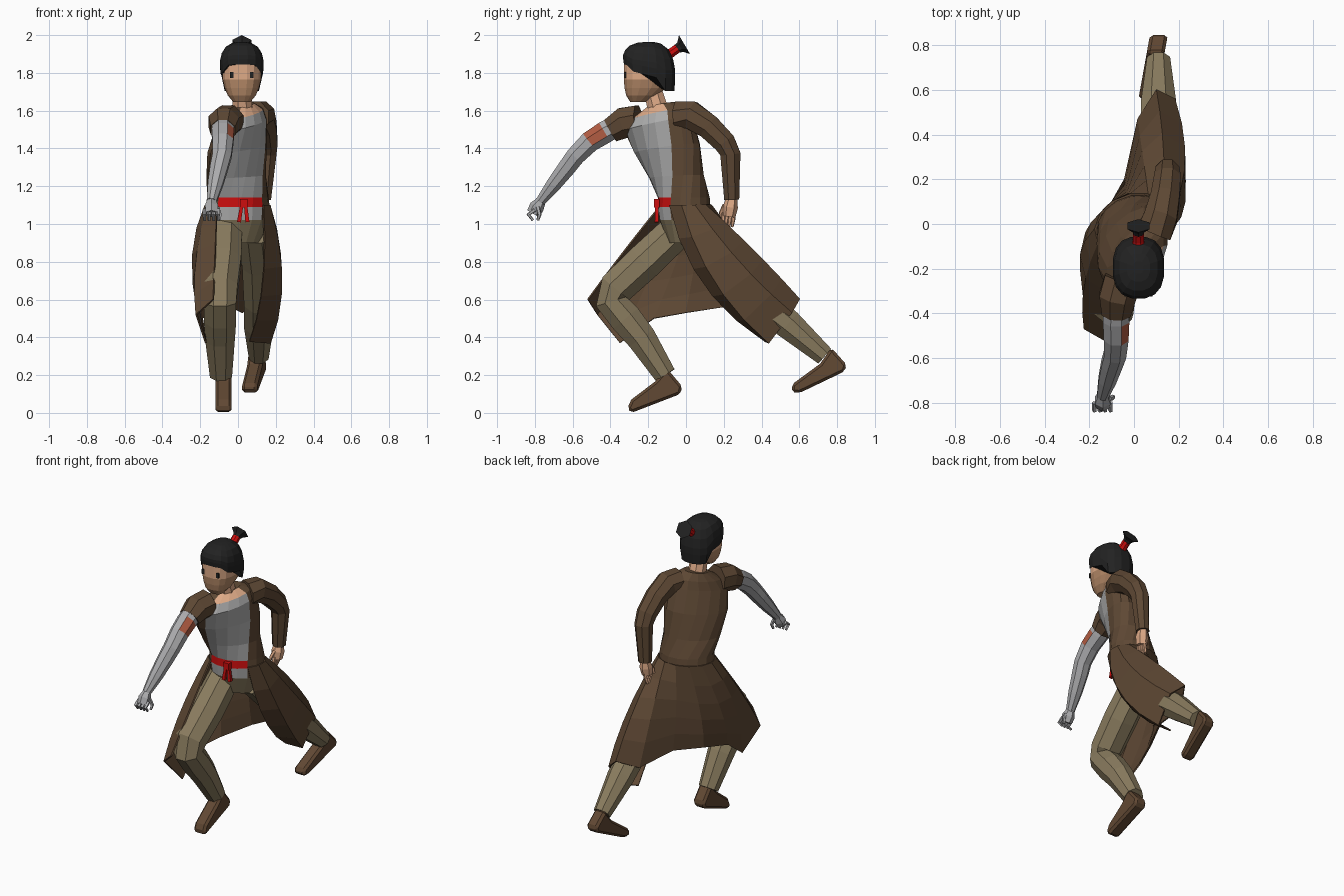
import bpy, bmesh, math
from mathutils import Vector as V

if "Cube" in bpy.data.objects:
    bpy.data.objects.remove(bpy.data.objects["Cube"])


def mat(name, rgb):
    m = bpy.data.materials.new(name)
    lin = [(c / 255 / 12.92) if c < 10 else ((c / 255 + 0.055) / 1.055) ** 2.4 for c in rgb]
    m.diffuse_color = (*lin, 1)
    m.use_nodes = True
    m.node_tree.nodes["Principled BSDF"].inputs["Base Color"].default_value = m.diffuse_color
    return m


SKIN = mat("skin", (222, 170, 135))
STUBBLE = mat("stubble skin", (182, 138, 104))
BLACK = mat("black hair", (34, 34, 34))
RED = mat("red cloth", (205, 14, 14))
COAT = mat("brown coat", (94, 72, 52))
METAL = mat("grey metal", (172, 172, 174))
SHIRT = mat("grey shirt", (176, 176, 176))
KHAKI = mat("khaki trousers", (138, 124, 95))
SHOE = mat("brown shoe", (97, 72, 51))
PATCH = mat("rust patch", (178, 92, 66))


def finish(name, bm, mats):
    bmesh.ops.recalc_face_normals(bm, faces=bm.faces)
    me = bpy.data.meshes.new(name)
    bm.to_mesh(me)
    bm.free()
    for m in mats:
        me.materials.append(m)
    ob = bpy.data.objects.new(name, me)
    bpy.context.collection.objects.link(ob)
    return ob


def loft(name, rings, mats, rule=None, closed=True):
    """Skin rows of points; rule(segment, side) picks the material."""
    bm = bmesh.new()
    rows = [[bm.verts.new(p) for p in r] for r in rings]
    n = len(rows[0])
    for s in range(len(rows) - 1):
        for i in range(n if closed else n - 1):
            j = (i + 1) % n
            f = bm.faces.new((rows[s][i], rows[s][j], rows[s + 1][j], rows[s + 1][i]))
            f.material_index = rule(s, i) if rule else 0
    if closed:
        bm.faces.new(rows[0]).material_index = rule(0, n // 2) if rule else 0
        bm.faces.new(rows[-1])
    return finish(name, bm, mats)


def tube(name, pts, mats, n=8, rule=None):
    """Limb through (x, y, z, radius) points."""
    P = [V(p[:3]) for p in pts]
    rings = []
    for k, p in enumerate(P):
        t = (P[min(k + 1, len(P) - 1)] - P[max(k - 1, 0)]).normalized()
        a = (V((1, 0, 0)) - t * t.x).normalized()
        b = t.cross(a)
        rings.append([p + pts[k][3] * (a * math.cos(w) + b * math.sin(w))
                      for w in [(i + .5) * math.tau / n for i in range(n)]])
    return loft(name, rings, mats, rule)


def shoe(name, outline, x, w, slant=0):
    """Side outline in y, z given a width along x; slant shifts the toe sideways."""
    bm = bmesh.new()
    heel = max(y for y, z in outline)
    f = bm.faces.new([bm.verts.new((x - w / 2 + slant * (y - heel), y, z)) for y, z in outline])
    r = bmesh.ops.extrude_face_region(bm, geom=[f])
    bmesh.ops.translate(bm, vec=(w, 0, 0), verts=[v for v in r["geom"] if isinstance(v, bmesh.types.BMVert)])
    b = finish(name, bm, [SHOE]).modifiers.new("bevel", "BEVEL")
    b.width, b.segments = 0.014, 1


def box(name, c, s, m):
    bm = bmesh.new()
    bmesh.ops.create_cube(bm, size=1)
    for v in bm.verts:
        v.co = V([c[k] + v.co[k] * s[k] for k in range(3)])
    return finish(name, bm, [m])


def twisted(cx, cy, hw, hd, twist, a):
    """Point at angle a (90 degrees = front) on an ellipse turned by twist."""
    t, a = math.radians(twist), math.radians(a)
    u, w = hw * math.cos(a), hd * math.sin(a)
    return cx + u * math.cos(t) + w * math.sin(t), cy + u * math.sin(t) - w * math.cos(t), u


# Twisted torso: z, centre x, centre y, half width, half depth, twist
TORSO = [(.90, 0, -.01, .12, .08, 15), (1.02, 0, -.005, .165, .132, 20), (1.09, 0, -.01, .172, .137, 20),
         (1.14, 0, -.012, .168, .133, 22), (1.25, -.01, -.05, .175, .125, 38),
         (1.40, -.005, -.10, .2, .125, 52), (1.53, .015, -.145, .2, .11, 60),
         (1.585, .02, -.14, .165, .092, 60), (1.63, .02, -.135, .08, .06, 60)]
rings = []
for z, cx, cy, hw, hd, tw in TORSO:
    ring = []
    for i in range(16):
        x, y, u = twisted(cx, cy, hw, hd, tw, (i + .5) * 22.5)
        ring.append((x, y, z + .2 * u * max(0, min(1, (z - 1.14) / .4))))
    rings.append(ring)


def torso_rule(s, i):
    if s == 0:
        return 3
    if i in (2, 3, 4, 5):
        return 2 if s == 2 else (4 if s >= 7 else 1)
    return 0


loft("torso", rings, [COAT, SHIRT, RED, KHAKI, SKIN], torso_rule)

# Belt knot and tails
box("belt_knot", (.03, -.155, 1.11), (.04, .03, .045), RED)
for x0, x1 in ((.02, .005), (.04, .05)):
    tube("belt_tail", [(x0, -.155, 1.10, .012), (x1, -.155, 1.01, .015)], [RED], 4)

# Coat skirt: waist, middle and hem rows from front leg round the back to rear leg
MID = [(-.12, -.34, .84), (-.22, -.28, .80), (-.24, -.17, .77), (-.22, -.06, .77), (-.14, .05, .79), (-.03, .15, .82),
       (.045, .29, .85), (.13, .355, .86), (.225, .29, .79), (.23, .15, .70), (.13, .09, .69)]
HEM = [(-.13, -.52, .60), (-.22, -.47, .52), (-.17, -.35, .37), (-.19, -.17, .50), (-.13, 0, .53), (-.04, .2, .56),
       (.02, .47, .53), (.10, .60, .60), (.18, .56, .53), (.17, .44, .37), (.06, .42, .38)]
rows = []
for t in (0, .2, .4, .6, .8, 1):
    k = (2 * (t - .5) * (t - 1), -4 * t * (t - 1), 2 * t * (t - .5))
    row = []
    for c in range(11):
        x, y, u = twisted(0, -.01, .176, .141, 20, 146 + 27 * c)
        row.append(V((x, y, 1.10)) * k[0] + V(MID[c]) * k[1] + V(HEM[c]) * k[2])
    rows.append(row)
sol = loft("coat_skirt", rows, [COAT], closed=False).modifiers.new("thickness", "SOLIDIFY")
sol.thickness, sol.offset = .01, 0

# Trousers
tube("front_leg", [(-.07, -.03, .98, .10), (-.08, -.22, .80, .105), (-.095, -.37, .66, .10), (-.095, -.395, .59, .092),
                   (-.095, -.32, .50, .092), (-.095, -.235, .395, .084), (-.09, -.11, .20, .063)], [KHAKI])
tube("rear_leg", [(.09, .03, .96, .095), (.11, .20, .79, .095), (.115, .39, .59, .09),
                  (.11, .54, .47, .084), (.11, .735, .30, .056)], [KHAKI])

# Shoes
shoe("front_shoe", [(-.10, .235), (-.02, .14), (-.03, .10), (-.29, 0), (-.31, .025), (-.29, .07), (-.165, .165)],
     -.077, .085)
shoe("rear_shoe", [(.77, .345), (.85, .255), (.84, .22), (.60, .105), (.56, .11), (.56, .15), (.71, .26)],
     .112, .08, .18)

# Metal arm with a patch on its inner side, and its short sleeve
tube("short_sleeve", [(-.05, -.25, 1.545, .09), (-.075, -.33, 1.535, .088), (-.08, -.40, 1.495, .07)], [COAT])
tube("metal_arm", [(-.08, -.36, 1.525, .06), (-.08, -.43, 1.485, .064), (-.08, -.51, 1.435, .06),
                   (-.085, -.585, 1.36, .054), (-.10, -.63, 1.30, .051), (-.12, -.70, 1.21, .043),
                   (-.14, -.77, 1.12, .028)], [METAL, PATCH],
     rule=lambda s, i: 1 if s == 1 and i in (7, 0) else 0)
tube("metal_hand", [(-.14, -.765, 1.125, .025), (-.14, -.79, 1.09, .04), (-.14, -.81, 1.055, .035)], [METAL], 6)
for k in range(4):
    x = -.177 + .024 * k
    tube("metal_finger", [(x, -.80, 1.075, .011), (x, -.835, 1.05, .011), (x, -.81, 1.02, .008)], [METAL], 5)
tube("metal_thumb", [(-.11, -.785, 1.09, .012), (-.095, -.775, 1.05, .011), (-.10, -.785, 1.02, .008)], [METAL], 5)

# Sleeved arm and hand
tube("long_sleeve", [(.09, -.04, 1.57, .085), (.12, .03, 1.575, .08), (.14, .12, 1.515, .07), (.15, .205, 1.43, .064),
                     (.15, .235, 1.37, .058), (.135, .242, 1.13, .043)], [COAT])
tube("hand", [(.135, .245, 1.15, .026), (.133, .235, 1.09, .04), (.13, .228, 1.04, .034)], [SKIN], 6)
for k in range(4):
    y = .20 + .018 * k
    tube("finger", [(.13, y, 1.06, .011), (.125, y - .004, 1.02, .011), (.115, y - .01, .985, .008)], [SKIN], 5)
tube("thumb", [(.13, .205, 1.10, .013), (.115, .185, 1.06, .011), (.11, .185, 1.035, .008)], [SKIN], 5)

# Neck
tube("neck", [(.025, -.135, 1.56, .06), (.02, -.18, 1.72, .052)], [SKIN])


def oval(cy, hw, hd, z, n=16, p=.8):
    """Rounded-square ring about the head axis; z may depend on y."""
    out = []
    for i in range(n):
        a = (i + .5) * math.tau / n
        c, s = math.cos(a), math.sin(a)
        y = cy + math.copysign(abs(s) ** p, s) * hd
        out.append((.02 + math.copysign(abs(c) ** p, c) * hw, y, z(y) if callable(z) else z))
    return out


# Head, stubbled on the lower half
HEAD = [(1.645, -.255, .045, .04), (1.68, -.235, .075, .083), (1.72, -.215, .092, .112), (1.765, -.205, .103, .126),
        (1.86, -.20, .106, .13), (1.91, -.19, .08, .10)]
loft("head", [oval(cy, hw, hd, z) for z, cy, hw, hd in HEAD], [SKIN, STUBBLE],
     lambda s, i: 1 if s < 3 else 0)
for x in (-.033, .073):
    box("eye", (x, -.321, 1.79), (.02, .009, .032), BLACK)


# Hair cap with a hairline falling towards the nape
def hairline(y):
    return 1.845 - .05 * max(0, min(1, (y + .32) / .05)) - .09 * max(0, min(1, (y + .17) / .06))


hair = []
for sc, h in ((.9, 0), (1, .25), (1, .42), (.92, .65), (.74, .85), (.45, .97), (.2, 1)):
    base = oval(-.195, .117, .14, hairline)
    hair.append([(.02 + (x - .02) * (sc if y > -.16 or h > 0 else .97), -.195 + (y + .195) * (sc if h > 0 else .97),
                  z + (1.963 - z) * h) for x, y, z in base])
loft("hair", hair, [BLACK])

# Red tie and flared tuft
tube("hair_tie", [(.02, -.115, 1.885, .036), (.02, -.075, 1.908, .026), (.02, -.045, 1.93, .026)], [RED])
tube("hair_tuft", [(.02, -.055, 1.922, .02), (.02, -.03, 1.937, .03), (.02, -.008, 1.95, .058)], [BLACK], 6)
